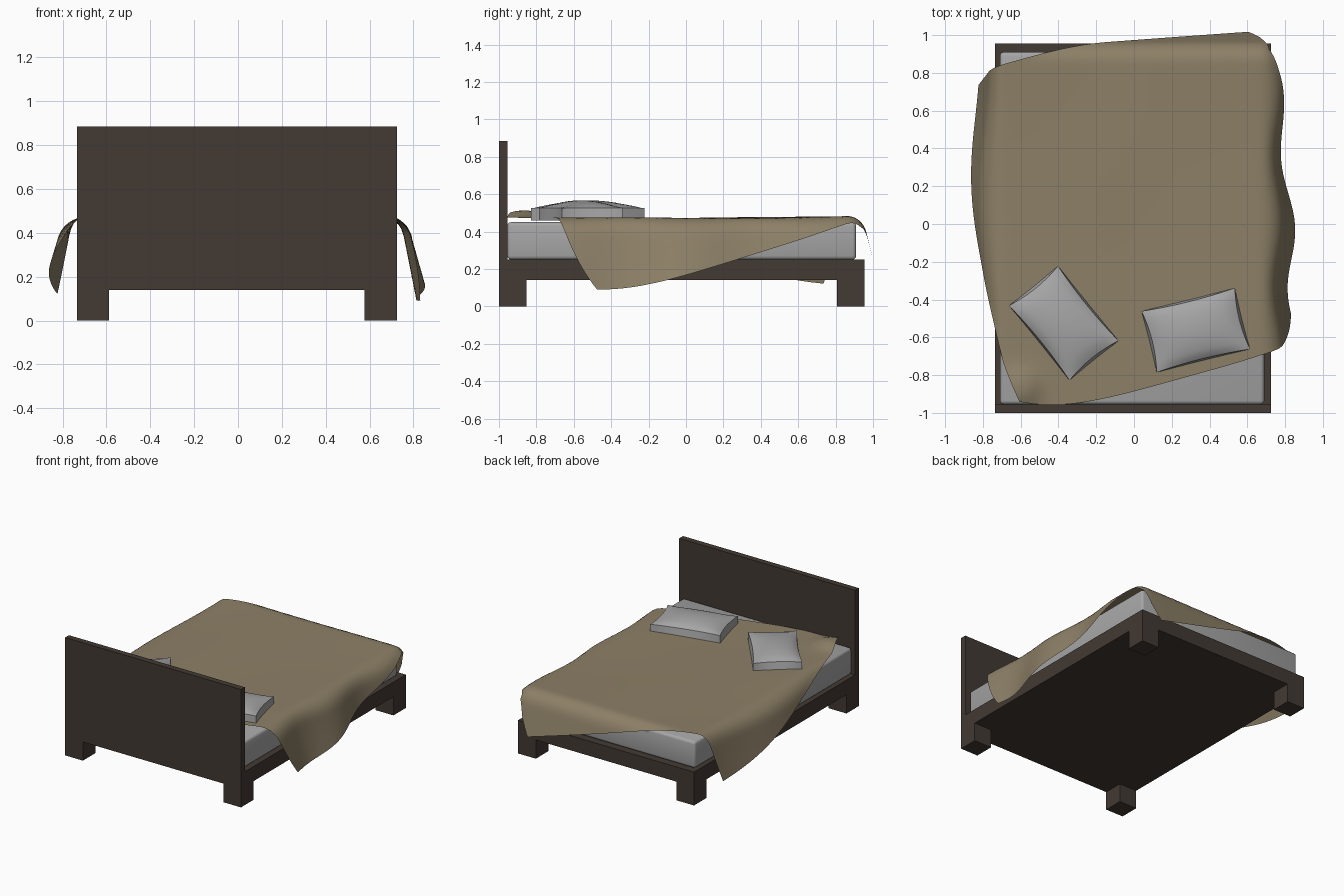
import bpy
import bmesh
from math import sin, cos, radians
from mathutils import Matrix, Vector

old = bpy.data.objects.get("Cube")
if old:
    bpy.data.objects.remove(old, do_unlink=True)


def material(name, rgb):
    mat = bpy.data.materials.new(name)
    mat.use_nodes = True
    colour = (*rgb, 1)
    mat.diffuse_color = colour
    bsdf = mat.node_tree.nodes["Principled BSDF"]
    bsdf.inputs["Base Color"].default_value = colour
    bsdf.inputs["Roughness"].default_value = 0.8
    return mat


wood = material("dark_wood", (0.055, 0.041, 0.033))
linen = material("grey_linen", (0.38, 0.38, 0.38))
wool = material("tan_wool", (0.265, 0.215, 0.135))


def add_object(name, bm, mat, smooth_angle=None):
    bmesh.ops.recalc_face_normals(bm, faces=bm.faces)
    mesh = bpy.data.meshes.new(name)
    bm.to_mesh(mesh)
    bm.free()
    mesh.materials.append(mat)
    obj = bpy.data.objects.new(name, mesh)
    bpy.context.collection.objects.link(obj)
    if smooth_angle:
        bpy.ops.object.select_all(action="DESELECT")
        obj.select_set(True)
        bpy.context.view_layer.objects.active = obj
        bpy.ops.object.shade_smooth_by_angle(angle=radians(smooth_angle))
    return obj


def add_box(name, low, high, mat, bevel=0):
    low, high = Vector(low), Vector(high)
    bm = bmesh.new()
    bmesh.ops.create_cube(bm, size=1)
    bmesh.ops.scale(bm, vec=high - low, verts=bm.verts)
    bmesh.ops.translate(bm, vec=(low + high) / 2, verts=bm.verts)
    if bevel:
        bmesh.ops.bevel(bm, geom=bm.edges[:], offset=bevel, segments=3,
                        profile=0.5, affect="EDGES")
    return add_object(name, bm, mat, 40 if bevel else None)


# Wooden frame, headboard and legs
LEFT, RIGHT, HEAD, FOOT = -0.735, 0.725, -1.0, 0.955
LEG = 0.147
add_box("bed_frame", (LEFT, HEAD + 0.045, 0.14), (RIGHT, FOOT, 0.25), wood)
add_box("headboard", (LEFT, HEAD, 0.14), (RIGHT, HEAD + 0.045, 0.885), wood)
for end, y in (("head", HEAD), ("foot", FOOT - LEG)):
    for side, x in (("right", LEFT), ("left", RIGHT - LEG)):
        add_box(f"{end}_{side}_leg", (x, y, 0), (x + LEG, y + LEG, 0.14), wood)

# Mattress
add_box("mattress", (-0.71, -0.955, 0.25), (0.69, 0.91, 0.45), linen, 0.02)


# Blanket: a square sheet turned on the bed and draped over the edges
def drape(excess):
    """Outward reach and drop of cloth hanging past the mattress edge."""
    bend, arc = 1.3, 0.14
    radius = arc / bend
    angle = min(excess / arc, 1) * bend
    rest = max(excess - arc, 0)
    reach = radius * sin(angle) + rest * cos(bend)
    drop = radius * (1 - cos(angle)) + rest * sin(bend)
    return reach, drop * 1.15


def blanket_point(s, t):
    # Flat sheet with slightly bowed edges
    bow_x = 0.065 if s > 0 else 0.04
    bow_y = 0.005 if t > 0 else 0.11
    flat = Vector((s * (0.87 + bow_x * (1 - t ** 4)),
                   t * (0.87 + bow_y * (1 - s ** 4))))
    flat = Matrix.Rotation(radians(15.5), 2) @ flat + Vector((0, 0.13))
    # Nearest point on the supported area, then hang the remainder
    base = Vector((min(max(flat.x, -0.69), 0.67), min(flat.y, 0.86)))
    over = flat - base
    reach, drop = drape(over.length)
    if over.length > 0:
        over.normalize()
    if over.x > 0.5:
        reach *= 1 + 0.17 * cos(9 * flat.y)
    elif over.x < -0.5:
        reach *= 1 + 0.25 * cos(4 * (flat.y - 0.1))
    pos = base + over * reach
    z = 0.473 - drop + 0.012 * max(flat.y, 0) ** 2
    z += 0.003 * sin(5 * flat.x + 2) * sin(4 * flat.y)
    # Small lifted fold at the loose corner
    fold = (flat - Vector((-0.6, -0.87))).length / 0.09
    z += 0.04 / (1 + fold ** 4)
    return pos.x, pos.y, z


bm = bmesh.new()
bmesh.ops.create_grid(bm, x_segments=56, y_segments=56, size=1)
for v in bm.verts:
    v.co = blanket_point(v.co.x, v.co.y)
add_object("blanket", bm, wool, 80)


# Pillows: domed top with pinched rim, on an upright border
def add_pillow(name, x, y, turn):
    half_x, half_y = 0.255, 0.167
    bm = bmesh.new()
    bmesh.ops.create_grid(bm, x_segments=14, y_segments=14, size=1)
    rim = [e for e in bm.edges if e.is_boundary]
    border = bmesh.ops.extrude_edge_only(bm, edges=rim)["geom"]
    low = {g for g in border if isinstance(g, bmesh.types.BMVert)}
    low_edges = [g for g in border if isinstance(g, bmesh.types.BMEdge)]
    for v in bm.verts:
        u, w = v.co.x, v.co.y
        if v in low:
            v.co = (u * half_x, w * half_y, 0.46)
            continue
        dome = max((1 - u * u) * (1 - w * w), 0) ** 0.65
        v.co = (u * (half_x - 0.018 * (1 - w * w)),
                w * (half_y - 0.012 * (1 - u * u)),
                0.527 + 0.04 * dome)
    bmesh.ops.contextual_create(bm, geom=low_edges)
    place = Matrix.Translation((x, y, 0)) @ Matrix.Rotation(radians(turn), 4, "Z")
    bmesh.ops.transform(bm, matrix=place, verts=bm.verts)
    return add_object(name, bm, linen, 40)


add_pillow("right_pillow", -0.372, -0.525, -51)
add_pillow("left_pillow", 0.327, -0.562, 14)
